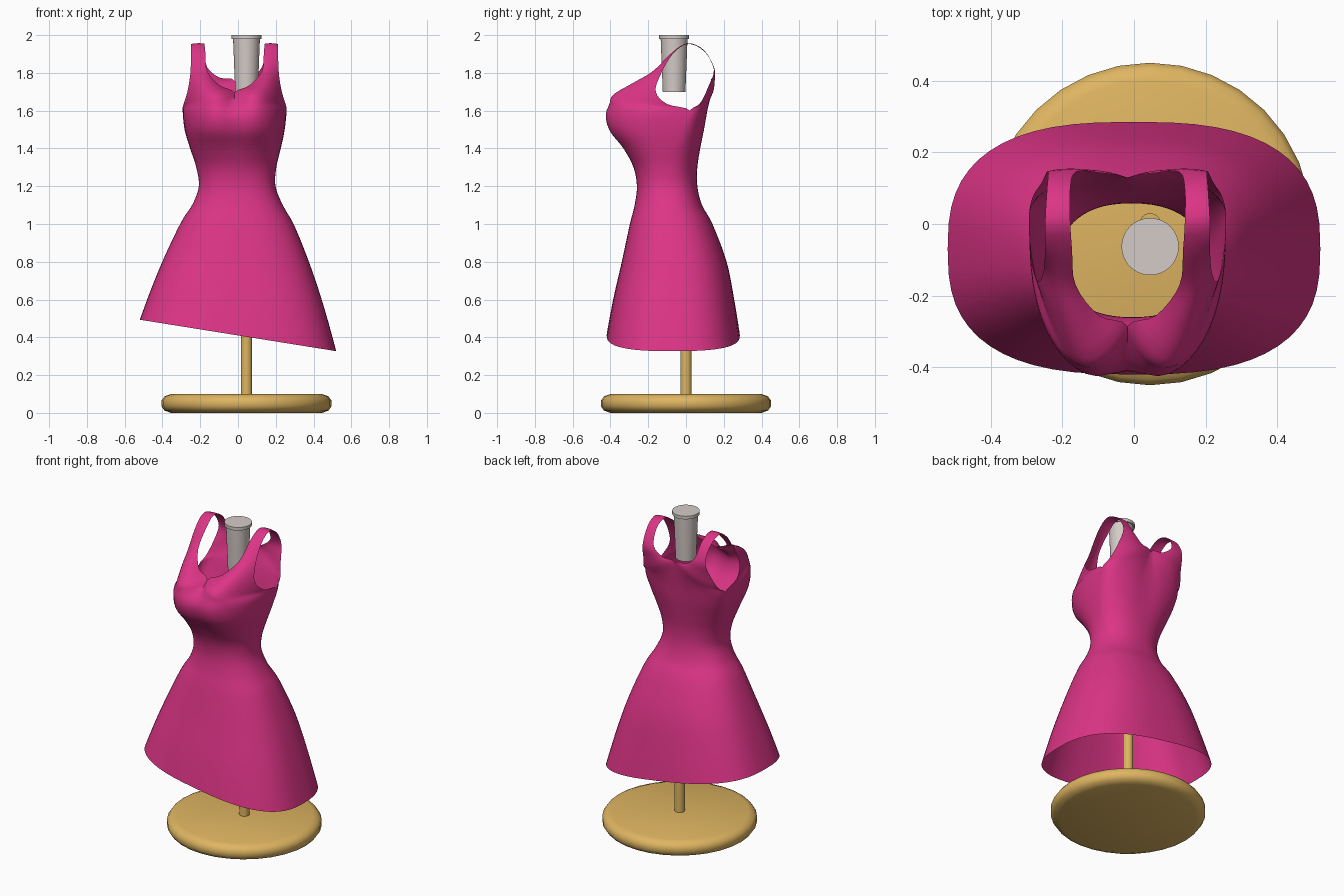
import bpy, bmesh, math
from mathutils import Vector

if "Cube" in bpy.data.objects:
    bpy.data.objects.remove(bpy.data.objects["Cube"])

def material(name, col):
    m = bpy.data.materials.new(name)
    m.diffuse_color = (*col, 1)
    m.use_nodes = True
    m.node_tree.nodes["Principled BSDF"].inputs["Base Color"].default_value = m.diffuse_color
    return m

PINK = material("pink_cloth", (0.72, 0.035, 0.24))
WOOD = material("light_wood", (0.73, 0.46, 0.12))
PALE = material("pale_cap", (0.66, 0.60, 0.57))

def finish(bm, name, mat, angle):
    bmesh.ops.recalc_face_normals(bm, faces=bm.faces)
    me = bpy.data.meshes.new(name)
    bm.to_mesh(me)
    bm.free()
    ob = bpy.data.objects.new(name, me)
    bpy.context.collection.objects.link(ob)
    me.materials.append(mat)
    bpy.ops.object.select_all(action='DESELECT')
    ob.select_set(True)
    bpy.context.view_layer.objects.active = ob
    bpy.ops.object.shade_smooth_by_angle(angle=math.radians(angle))
    return ob

def lathe(name, profile, cx, cy, mat, n=32):
    bm = bmesh.new()
    rings = [[bm.verts.new((cx + r * math.cos(2 * math.pi * i / n),
                            cy + r * math.sin(2 * math.pi * i / n), z))
              for i in range(n)] for r, z in profile]
    for a, b in zip(rings, rings[1:]):
        for i in range(n):
            bm.faces.new((a[i], a[(i + 1) % n], b[(i + 1) % n], b[i]))
    bm.faces.new(rings[0])
    bm.faces.new(rings[-1])
    return finish(bm, name, mat, 40)

# Stand: round base, pole and neck block
lathe("base", [(0.40, 0), (0.435, 0.013), (0.45, 0.035), (0.45, 0.065),
               (0.435, 0.087), (0.40, 0.10)], 0.045, 0, WOOD)
lathe("pole", [(0.03, 0.10), (0.03, 1.15)], 0.045, 0, WOOD, 24)
lathe("neck", [(0.06, 1.70), (0.071, 1.98), (0.08, 1.98), (0.08, 2.0)], 0.045, -0.063, PALE)

# Dress body rings: z, half width, front y, back y, y of widest point, squareness, centre dent
RINGS = [
    (0.41, 0.520, -0.420, 0.285, -0.07, 2.7, 0),
    (0.60, 0.460, -0.385, 0.255, -0.07, 2.6, 0),
    (0.80, 0.387, -0.340, 0.215, -0.07, 2.5, 0),
    (1.00, 0.300, -0.297, 0.140, -0.08, 2.4, 0),
    (1.10, 0.240, -0.272, 0.085, -0.09, 2.3, 0),
    (1.20, 0.203, -0.260, 0.060, -0.10, 2.3, 0),
    (1.30, 0.212, -0.278, 0.060, -0.09, 2.3, 0),
    (1.40, 0.240, -0.340, 0.078, -0.07, 2.4, 0.01),
    (1.50, 0.265, -0.422, 0.100, -0.03, 2.5, 0.025),
    (1.60, 0.275, -0.440, 0.118, 0.02, 2.5, 0.04),
]
# Rows over the shoulder: neckline edge, middle, armhole edge
SHOULDER = [
    ((0, -0.285, 1.695), (0.14, -0.385, 1.665), (0.270, -0.10, 1.635)),
    ((0.08, -0.255, 1.735), (0.17, -0.270, 1.745), (0.250, -0.16, 1.70)),
    ((0.145, -0.170, 1.81), (0.19, -0.165, 1.81), (0.235, -0.135, 1.79)),
    ((0.155, -0.070, 1.91), (0.19, -0.070, 1.91), (0.230, -0.07, 1.90)),
    ((0.160, 0.010, 1.955), (0.195, 0.010, 1.957), (0.230, 0.01, 1.953)),
    ((0.160, 0.095, 1.92), (0.193, 0.095, 1.92), (0.225, 0.095, 1.915)),
    ((0.145, 0.145, 1.83), (0.18, 0.150, 1.825), (0.222, 0.148, 1.82)),
    ((0.080, 0.143, 1.775), (0.16, 0.150, 1.755), (0.240, 0.115, 1.72)),
    ((0, 0.130, 1.755), (0.14, 0.140, 1.69), (0.265, 0.075, 1.64)),
]
COLS, SUB = 14, 4
US = [i / COLS for i in range(COLS + 1)]

def ring_row(ring, back):
    z, hw, yf, yb, yc, n, dent = ring
    row = []
    for u in US:
        a = u * math.pi / 2
        x = hw * math.sin(a) ** (2 / n)
        c = max(0, math.cos(a)) ** (2 / n)
        if u == 1:
            c = 0
        y = yc + c * ((yb if back else yf) - yc)
        d = -0.3 * dent if back else dent
        row.append(Vector((x, y + d * math.exp(-(x / 0.07) ** 2), z)))
    return row

def strap_row(pts):
    p, q, r = (Vector(v) for v in pts)
    return [p * (2 * (u - .5) * (u - 1)) + q * (4 * u * (1 - u)) + r * (2 * u * (u - .5))
            for u in US]

def spline(p, i, t):
    a, b, c, d = p[max(i - 1, 0)], p[i], p[i + 1], p[min(i + 2, len(p) - 1)]
    return 0.5 * (2 * b + (c - a) * t + (2 * a - 5 * b + 4 * c - d) * t * t
                  + (3 * b - a - 3 * c + d) * t ** 3)

# Columns run from the front hem, over the shoulder, to the back hem
keys = ([ring_row(r, False) for r in RINGS] + [strap_row(s) for s in SHOULDER]
        + [ring_row(r, True) for r in reversed(RINGS)])
columns = []
for c in range(COLS + 1):
    p = [k[c] for k in keys]
    col = [spline(p, i, s / SUB) for i in range(len(p) - 1) for s in range(SUB)]
    columns.append(col + [p[-1].copy()])
rows = len(columns[0])
joined = len(RINGS) * SUB
for k in range(joined + 1):
    columns[0][k].x = columns[0][rows - 1 - k].x = 0      # centre seam
for k in range(joined - SUB + 1):
    columns[-1][rows - 1 - k] = columns[-1][k].copy()     # side seam

def shape(v, side):
    x, y, z = v.x * side, v.y, v.z
    t = min(max((1.2 - z) / 0.79, 0), 1)                  # slanted hem
    s = min(max((z - 1.1) / 0.4, 0), 1)                   # bodice sits slightly left
    return (x - 0.018 * s, y, z - 0.16 * x * t)

bm = bmesh.new()
for side in (1, -1):
    g = [[bm.verts.new(shape(v, side)) for v in col] for col in columns]
    for c in range(COLS):
        for k in range(rows - 1):
            bm.faces.new((g[c][k], g[c + 1][k], g[c + 1][k + 1], g[c][k + 1]))
bmesh.ops.remove_doubles(bm, verts=bm.verts, dist=0.0005)
finish(bm, "dress", PINK, 60)
